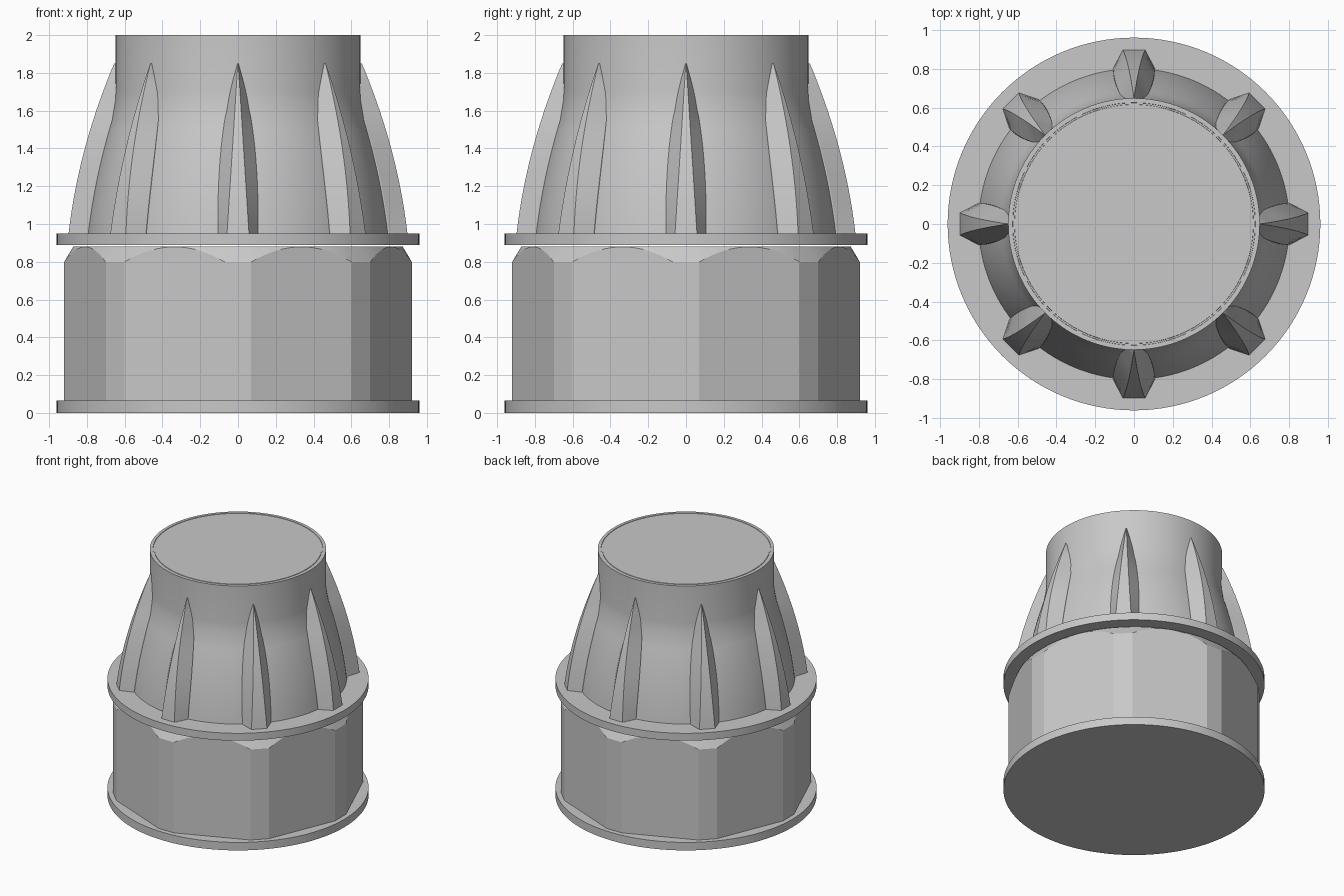
import bpy, bmesh
from math import sin, cos, pi, radians, hypot
from mathutils import Matrix

cube = bpy.data.objects.get("Cube")
if cube:
    bpy.data.objects.remove(cube, do_unlink=True)

grey = bpy.data.materials.new("light grey")
grey.use_nodes = True
COLOUR = (0.58, 0.58, 0.58, 1)
grey.diffuse_color = COLOUR
grey.node_tree.nodes["Principled BSDF"].inputs["Base Color"].default_value = COLOUR


def loft(bm, rings):
    """Skin a stack of equal-sized rings and cap both ends."""
    loops = [[bm.verts.new(p) for p in ring] for ring in rings]
    n = len(loops[0])
    for a, b in zip(loops, loops[1:]):
        for i in range(n):
            j = (i + 1) % n
            bm.faces.new((a[i], a[j], b[j], b[i]))
    bm.faces.new(loops[0][::-1])
    bm.faces.new(loops[-1])


def finish(bm, name, angle):
    bmesh.ops.recalc_face_normals(bm, faces=bm.faces)
    mesh = bpy.data.meshes.new(name)
    bm.to_mesh(mesh)
    bm.free()
    mesh.materials.append(grey)
    obj = bpy.data.objects.new(name, mesh)
    bpy.context.collection.objects.link(obj)
    bpy.ops.object.select_all(action='DESELECT')
    obj.select_set(True)
    bpy.context.view_layer.objects.active = obj
    bpy.ops.object.shade_smooth_by_angle(angle=radians(angle))
    return obj


def lathe(name, profile, steps=128):
    bm = bmesh.new()
    loft(bm, [[(r * cos(2 * pi * i / steps), r * sin(2 * pi * i / steps), z)
               for i in range(steps)] for r, z in profile])
    return finish(bm, name, 30)


# Thin round flanges below and above the nut
lathe("base_flange", [(0.96, 0), (0.96, 0.065)])
lathe("upper_flange", [(0.96, 0.89), (0.96, 0.95)])

# Octagonal nut with clipped corners and a conical top chamfer
APOTHEM, HALF, CORNER, SAMPLES = 0.877, 0.288, 0.923, 16
outline = []
for k in range(8):
    a = (k + 0.5) * pi / 4
    for s in range(SAMPLES + 1):
        t = HALF * (2 * s / SAMPLES - 1)
        outline.append((APOTHEM * cos(a) - t * sin(a), APOTHEM * sin(a) + t * cos(a)))


def chamfer_height(x, y):
    return 0.88 - 0.08 * (hypot(x, y) - APOTHEM) / (CORNER - APOTHEM)


bm = bmesh.new()
loft(bm, [
    [(x, y, 0.065) for x, y in outline],
    [(x, y, chamfer_height(x, y) - 0.001) for x, y in outline],
    [(x * 0.875 / hypot(x, y), y * 0.875 / hypot(x, y), 0.88) for x, y in outline],
])
finish(bm, "octagonal_nut", 15)


# Domed body that flows into a straight collar with a shallow groove on top
def rib_radius(z):
    d = z - 0.95
    return 0.897 - 0.115 * d - 0.17 * d * d


DEPTH, COLLAR = 0.097, 0.648
body = [(rib_radius(z) - DEPTH, z) for z in [0.95 + 0.05 * i for i in range(13)]]
body += [(0.659, 1.61), (0.652, 1.65), (COLLAR, 1.7), (COLLAR, 2.0),
         (0.625, 2.0), (0.624, 1.996), (0.616, 1.996), (0.615, 2.0)]
lathe("domed_body", body)

# Eight tapering grip ribs around the dome
bm = bmesh.new()
LEVELS = 18
for k in range(8):
    turn = Matrix.Rotation(k * pi / 4, 3, 'Z')
    rings = []
    for i in range(LEVELS + 1):
        u = i / LEVELS
        z = 0.95 + 0.9 * u
        outer = rib_radius(z)
        root = max(outer - DEPTH, COLLAR)
        tip_w = 0.057 * (1 - u) + 0.001
        root_w = 0.105 * (1 - u ** 2.6) + 0.002
        section = [(root - 0.03, -root_w), (root, -root_w), (outer, -tip_w),
                   (outer, tip_w), (root, root_w), (root - 0.03, root_w)]
        rings.append([turn @ Matrix.Translation((x, y, z)).to_translation()
                      for x, y in section])
    loft(bm, rings)
finish(bm, "grip_ribs", 20)
